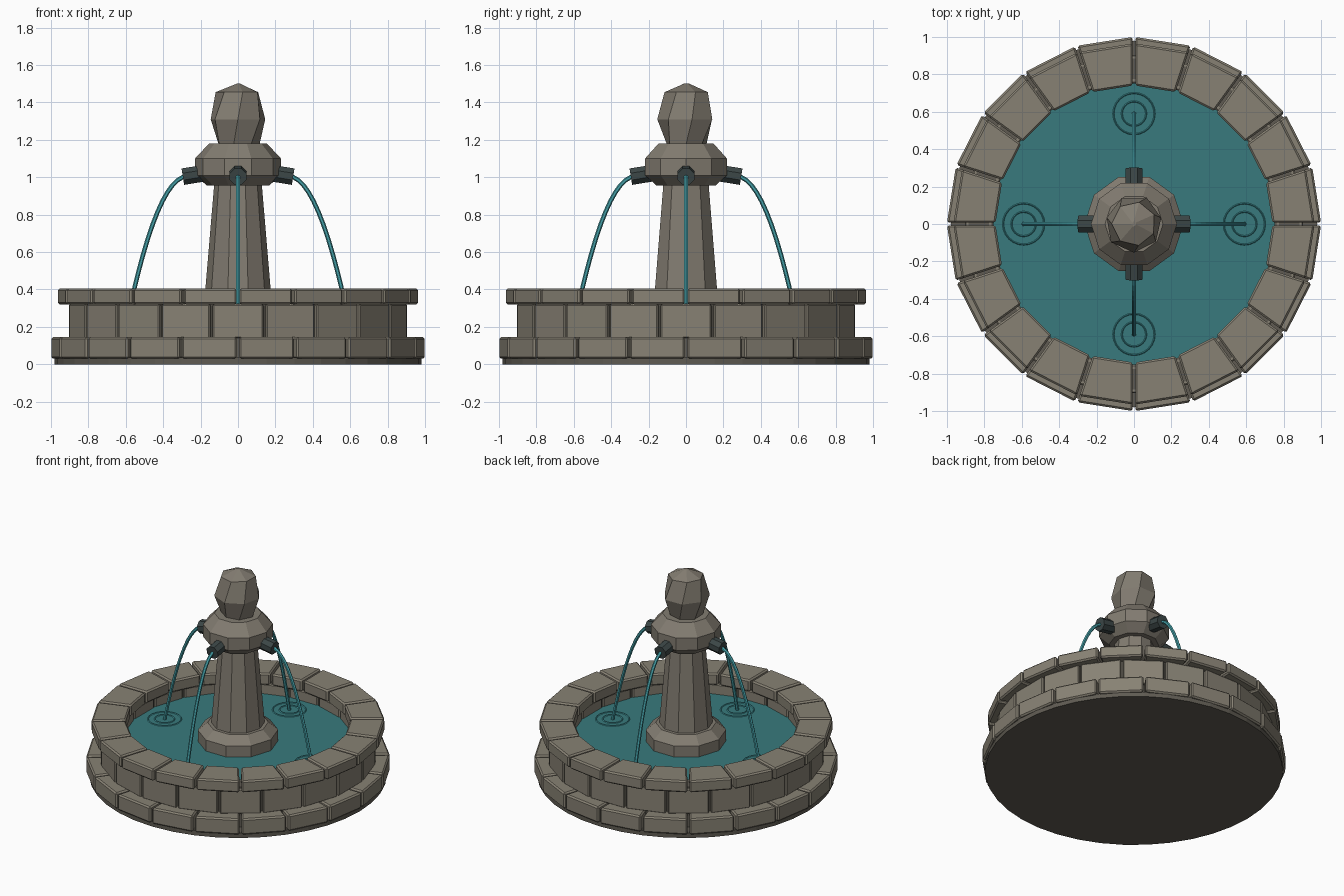
import bpy, bmesh, math, random
from mathutils import Vector, Matrix

if "Cube" in bpy.data.objects:
    bpy.data.objects.remove(bpy.data.objects["Cube"])
random.seed(4)


def mat(name, rgb):
    m = bpy.data.materials.new(name)
    m.diffuse_color = (*rgb, 1)
    m.use_nodes = True
    m.node_tree.nodes["Principled BSDF"].inputs["Base Color"].default_value = m.diffuse_color
    return m


STONE = mat("stone", (0.245, 0.222, 0.175))
COLUMN = mat("column stone", (0.225, 0.202, 0.165))
MORTAR = mat("dark mortar", (0.115, 0.105, 0.085))
WATER = mat("pool water", (0.040, 0.195, 0.205))
SPRAY = mat("bright water", (0.06, 0.36, 0.40))
METAL = mat("dark metal", (0.045, 0.063, 0.063))


def finish(name, bm, material):
    bmesh.ops.recalc_face_normals(bm, faces=bm.faces)
    me = bpy.data.meshes.new(name)
    bm.to_mesh(me)
    bm.free()
    me.materials.append(material)
    ob = bpy.data.objects.new(name, me)
    bpy.context.collection.objects.link(ob)
    return ob


def skin(bm, rings, closed=False):
    """Join equal vertex rings with quads; cap the ends unless closed."""
    n = len(rings[0])
    pairs = list(zip(rings, rings[1:])) + ([(rings[-1], rings[0])] if closed else [])
    for a, b in pairs:
        for i in range(n):
            j = (i + 1) % n
            bm.faces.new((a[i], a[j], b[j], b[i]))
    if not closed:
        bm.faces.new(rings[0])
        bm.faces.new(rings[-1])


def lathe(name, profile, n, material, closed=False, twist=0, jitter=0, centre=(0, 0)):
    bm = bmesh.new()
    rings = []
    for k, (r, z) in enumerate(profile):
        ring = []
        for i in range(n):
            a = 2 * math.pi * i / n + twist * k
            q = r + random.uniform(-jitter, jitter)
            ring.append(bm.verts.new((centre[0] + q * math.cos(a), centre[1] + q * math.sin(a), z)))
        rings.append(ring)
    skin(bm, rings, closed)
    return finish(name, bm, material)


def stone_course(name, r_in, r_out, z0, z1, offset, bevel, n=20, gap=0.007):
    """One ring of separate chamfered blocks."""
    bm = bmesh.new()
    step = 2 * math.pi / n
    for i in range(n):
        a0, a1 = (i + offset) * step, (i + 1 + offset) * step
        rings = []
        for z in (z0, z1):
            ring = []
            for r, a, s in ((r_in, a0, 1), (r_out, a0, 1), (r_out, a1, -1), (r_in, a1, -1)):
                b = a + s * gap / r
                ring.append(bm.verts.new((r * math.cos(b), r * math.sin(b), z)))
            rings.append(ring)
        skin(bm, rings)
    bmesh.ops.recalc_face_normals(bm, faces=bm.faces)
    bmesh.ops.bevel(bm, geom=bm.edges[:], offset=bevel, segments=1, affect='EDGES')
    return finish(name, bm, STONE)


# basin
lathe("base_slab", [(0.98, 0), (0.98, 0.035)], 40, MORTAR)
lathe("mortar_core", [(0.775, 0.03), (0.885, 0.03), (0.885, 0.325), (0.775, 0.325)], 40, MORTAR, closed=True)
stone_course("bottom_stones", 0.76, 1.0, 0.03, 0.145, 0, 0.01)
stone_course("wall_stones", 0.76, 0.915, 0.14, 0.322, 0.5, 0.007)
stone_course("cap_stones", 0.74, 0.965, 0.32, 0.405, 0, 0.01)
lathe("pool_water", [(0.765, 0.235), (0.765, 0.25)], 40, WATER)

# central column
lathe("column_foot", [(0.265, 0.2), (0.265, 0.33), (0.2, 0.385)], 10, COLUMN)
lathe("column_shaft", [(0.178, 0.36), (0.125, 0.99)], 10, COLUMN)
lathe("capital", [(0.165, 0.955), (0.23, 1.01), (0.23, 1.10), (0.155, 1.18)], 10, COLUMN)
# faceted finial
lathe("finial", [(0.11, 1.175), (0.152, 1.31), (0.115, 1.455), (0.012, 1.5)], 7, COLUMN,
      twist=0.22, jitter=0.006)


def tube(name, path, radius, n, material, turn):
    """Tube along (r, z) points in a radial plane, turned about z."""
    bm = bmesh.new()
    rings = []
    rot = Matrix.Rotation(turn, 3, 'Z')
    for k, (r, z) in enumerate(path):
        p, q = path[max(k - 1, 0)], path[min(k + 1, len(path) - 1)]
        t = Vector((q[0] - p[0], 0, q[1] - p[1])).normalized()
        side = Vector((0, 1, 0))
        up = t.cross(side)
        ring = []
        for i in range(n):
            a = 2 * math.pi * (i + 0.5) / n
            v = Vector((r, 0, z)) + radius * (math.cos(a) * side + math.sin(a) * up)
            ring.append(bm.verts.new(rot @ v))
        rings.append(ring)
    skin(bm, rings)
    return finish(name, bm, material)


# four nozzles with falling jets and ripples
arc = [(0.27 + 0.32 * i / 12, 1.005 - 0.76 * (i / 12) ** 2) for i in range(13)]
for k in range(4):
    turn = k * math.pi / 2
    tube(f"nozzle_{k + 1}", [(0.19, 1.02), (0.295, 1.003)], 0.048, 8, METAL, turn)
    tube(f"water_jet_{k + 1}", arc, 0.012, 6, SPRAY, turn)
    c = (0.59 * math.cos(turn), 0.59 * math.sin(turn))
    for j, r in enumerate((0.065, 0.11)):
        lathe(f"ripple_{k + 1}_{j + 1}", [(r - 0.005, 0.249), (r + 0.005, 0.249), (r, 0.255)],
              24, SPRAY, closed=True, centre=c)
